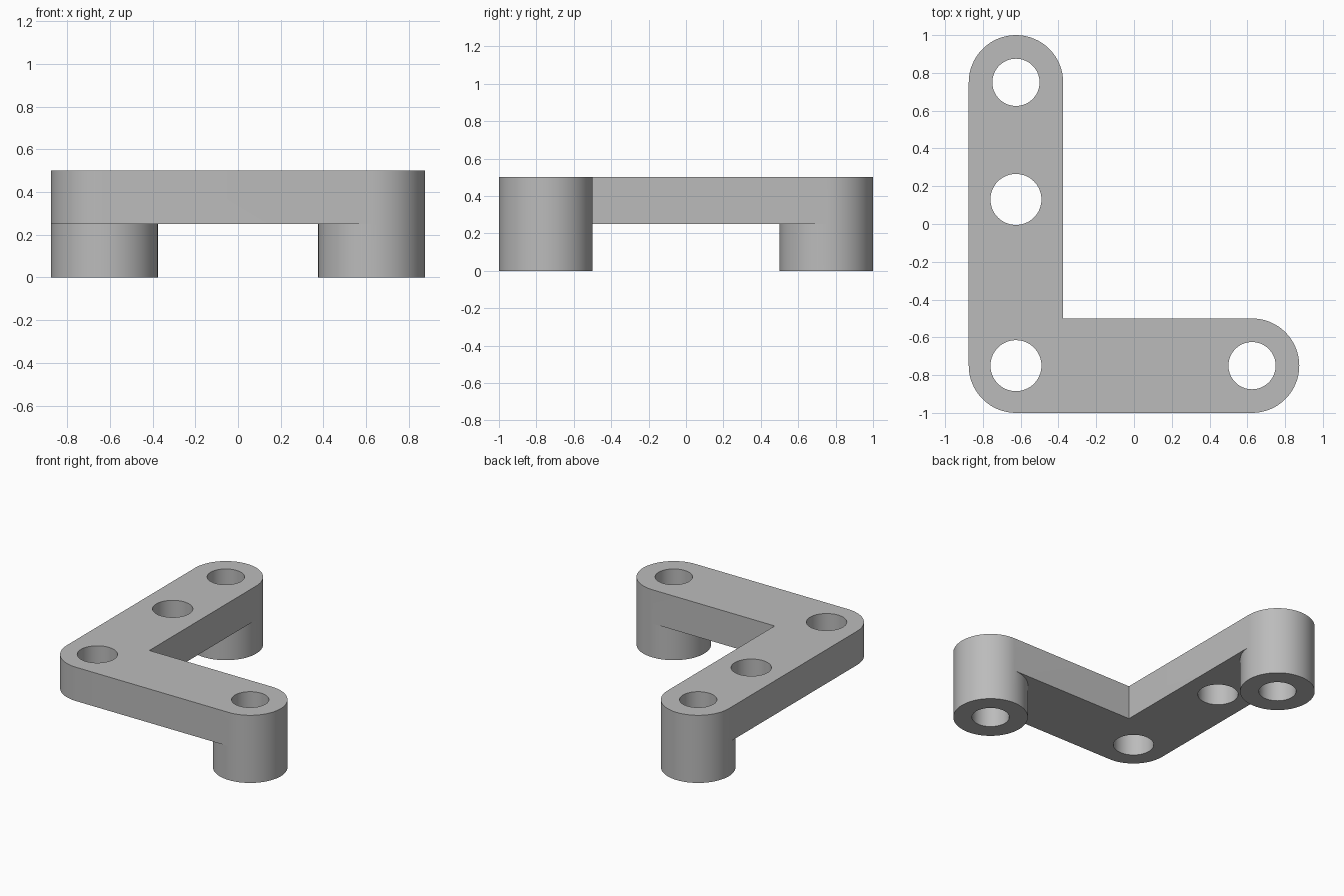
import bpy
import bmesh
from math import radians, cos, sin

cube = bpy.data.objects.get("Cube")
if cube:
    bpy.data.objects.remove(cube, do_unlink=True)

SEGMENTS = 64
RADIUS = 0.25
BASE, UNDERSIDE, TOP = 0.0, 0.25, 0.5
CORNER, BACK_END, RIGHT_END = (-0.625, -0.75), (-0.625, 0.75), (0.625, -0.75)
MIDDLE = (-0.625, 0.13)


def arc(center, radius, start, end):
    steps = round(abs(end - start) / 360 * SEGMENTS)
    angles = [radians(start + (end - start) * i / steps) for i in range(steps + 1)]
    return [(center[0] + radius * cos(a), center[1] + radius * sin(a)) for a in angles]


def circle(center, radius):
    return arc(center, radius, 0, 360)[:-1]


def cap(bm, loops, z):
    """Flat face bounded by an outer loop and any hole loops."""
    edges = []
    for loop in loops:
        verts = [bm.verts.new((x, y, z)) for x, y in loop]
        edges += [bm.edges.new((v, verts[i - 1])) for i, v in enumerate(verts)]
    bmesh.ops.triangle_fill(bm, edges=edges, use_beauty=True)


def wall(bm, loop, z0, z1):
    """Vertical wall around a closed loop."""
    low = [bm.verts.new((x, y, z0)) for x, y in loop]
    high = [bm.verts.new((x, y, z1)) for x, y in loop]
    for i in range(len(loop)):
        bm.faces.new((low[i - 1], low[i], high[i], high[i - 1]))


# L-shaped plate outline, and its underside with the round feet cut out
corner_arc = arc(CORNER, RADIUS, 180, 270)
inner_corner = [(-0.375, -0.5)]
outline = (corner_arc + arc(RIGHT_END, RADIUS, -90, 90) + inner_corner
           + arc(BACK_END, RADIUS, 0, 180))
underside = (corner_arc + arc(RIGHT_END, RADIUS, 270, 90) + inner_corner
             + arc(BACK_END, RADIUS, 360, 180))
plate_holes = [circle(CORNER, 0.135), circle(MIDDLE, 0.135)]
foot_holes = [circle(BACK_END, 0.125), circle(RIGHT_END, 0.125)]

bm = bmesh.new()

# Plate
cap(bm, [outline] + plate_holes + foot_holes, TOP)
cap(bm, [underside] + plate_holes, UNDERSIDE)
wall(bm, outline, UNDERSIDE, TOP)
for hole in plate_holes:
    wall(bm, hole, UNDERSIDE, TOP)

# Round feet with through holes
for center, hole in zip((BACK_END, RIGHT_END), foot_holes):
    rim = circle(center, RADIUS)
    cap(bm, [rim, hole], BASE)
    wall(bm, rim, BASE, UNDERSIDE)
    wall(bm, hole, BASE, TOP)

bmesh.ops.remove_doubles(bm, verts=bm.verts, dist=0.0005)
bmesh.ops.recalc_face_normals(bm, faces=bm.faces)
mesh = bpy.data.meshes.new("angle_bracket")
bm.to_mesh(mesh)
bm.free()

bracket = bpy.data.objects.new("angle_bracket", mesh)
bpy.context.collection.objects.link(bracket)

# Plain grey
grey = bpy.data.materials.new("plain_grey")
grey.use_nodes = True
color = (0.5, 0.5, 0.5, 1)
grey.diffuse_color = color
grey.node_tree.nodes["Principled BSDF"].inputs["Base Color"].default_value = color
mesh.materials.append(grey)

bpy.ops.object.select_all(action="DESELECT")
bracket.select_set(True)
bpy.context.view_layer.objects.active = bracket
bpy.ops.object.shade_smooth_by_angle(angle=radians(30))
